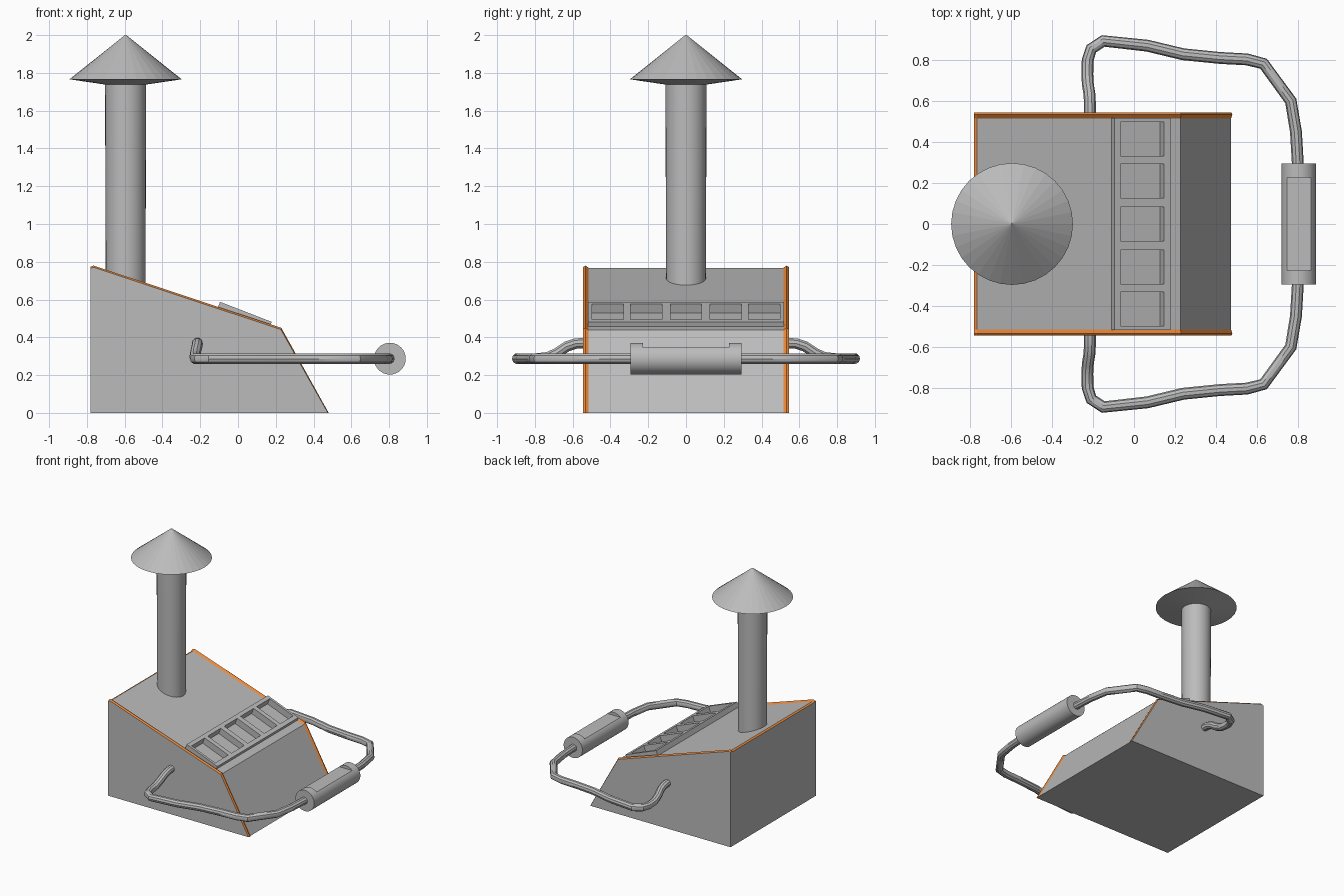
import bpy, bmesh, math
from mathutils import Vector

if "Cube" in bpy.data.objects:
    bpy.data.objects.remove(bpy.data.objects["Cube"])


def material(name, color):
    m = bpy.data.materials.new(name)
    m.diffuse_color = (*color, 1)
    m.use_nodes = True
    m.node_tree.nodes["Principled BSDF"].inputs["Base Color"].default_value = m.diffuse_color
    return m


grey = material("metal grey", (0.5, 0.5, 0.5))
orange = material("trim orange", (0.8, 0.24, 0.04))


def finish(bm, name, mats=(grey,), smooth=False):
    bmesh.ops.recalc_face_normals(bm, faces=bm.faces)
    me = bpy.data.meshes.new(name)
    bm.to_mesh(me)
    bm.free()
    for m in mats:
        me.materials.append(m)
    ob = bpy.data.objects.new(name, me)
    bpy.context.collection.objects.link(ob)
    if smooth:
        smooth_shade(ob)
    return ob


def smooth_shade(ob):
    bpy.ops.object.select_all(action='DESELECT')
    ob.select_set(True)
    bpy.context.view_layer.objects.active = ob
    bpy.ops.object.shade_smooth_by_angle(angle=math.radians(35))


def loft(bm, sections, rule=lambda band, side: 0):
    """Join closed loops of points; rule picks the material per face."""
    rings = [[bm.verts.new(p) for p in s] for s in sections]
    n = len(rings[0])
    for b in range(len(rings) - 1):
        for i in range(n):
            j = (i + 1) % n
            f = bm.faces.new((rings[b][i], rings[b][j], rings[b + 1][j], rings[b + 1][i]))
            f.material_index = rule(b, i)
    bm.faces.new(rings[0])
    bm.faces.new(rings[-1])


def circle_sections(center, profile, sides=32):
    cx, cy = center
    return [[(cx + r * math.cos(2 * math.pi * i / sides),
              cy + r * math.sin(2 * math.pi * i / sides), z) for i in range(sides)]
            for r, z in profile]


def cut(ob, cutter):
    mod = ob.modifiers.new("cut", 'BOOLEAN')
    mod.operation = 'DIFFERENCE'
    mod.solver = 'EXACT'
    mod.object = cutter
    cutter.hide_render = True
    cutter.hide_set(True)


# Sloped body with slim raised orange rims along both sides
def body_section(y, h):
    return [(x, y, z) for x, z in (
        (-0.78, 0), (0.474 + 0.5 * h, 0), (0.226 + 0.3 * h, 0.438 + h),
        (-0.765, 0.768 + h), (-0.78, 0.762 + h))]


bm = bmesh.new()
bands = [(-0.545, 0.003), (-0.533, 0.012), (-0.515, 0), (0.515, 0), (0.533, 0.012), (0.545, 0.003)]
loft(bm, [body_section(y, h) for y, h in bands],
     lambda b, i: 1 if i == 3 or (b != 2 and i in (1, 2)) else 0)
body = finish(bm, "body", (grey, orange))

# Tilted vent panel
bm = bmesh.new()
outline = [(-0.095, 0.588), (0.178, 0.482), (0.165, 0.448), (-0.112, 0.545)]
loft(bm, [[(x, y, z) for x, z in outline] for y in (-0.518, 0.518)])
panel = finish(bm, "vent_panel")

# Five pockets sunk through the panel into the body
along = Vector((0.273, 0, -0.106)).normalized()
up = Vector((-along.z, 0, along.x))
mid = Vector((0.04, 0, 0.5355))
bm = bmesh.new()
for yc in (-0.415, -0.21, 0, 0.21, 0.415):
    corners = [mid + along * a + up * d for a, d in
               ((-0.113, 0.03), (0.113, 0.03), (0.113, -0.05), (-0.113, -0.05))]
    loft(bm, [[p + Vector((0, y, 0)) for p in corners] for y in (yc - 0.083, yc + 0.083)])
pockets = finish(bm, "pocket_cutter")
cut(panel, pockets)
cut(body, pockets)

# Chimney pipe and conical cap
bm = bmesh.new()
loft(bm, circle_sections((-0.595, 0), [(0.105, 0.62), (0.109, 1.76)]))
finish(bm, "chimney_pipe", smooth=True)
bm = bmesh.new()
loft(bm, circle_sections((-0.595, 0), [(0.1, 1.737), (0.297, 1.766), (0.004, 2.0)]))
finish(bm, "chimney_cap")

# Bent tow bar, mirrored across y
half = [(-0.215, 0.52, 0.37), (-0.215, 0.585, 0.367), (-0.217, 0.63, 0.352), (-0.225, 0.68, 0.318),
        (-0.228, 0.73, 0.295), (-0.226, 0.80, 0.287), (-0.208, 0.855, 0.287), (-0.15, 0.893, 0.287),
        (0.065, 0.87, 0.287), (0.24, 0.828, 0.287), (0.42, 0.81, 0.287), (0.55, 0.803, 0.287),
        (0.632, 0.782, 0.287), (0.765, 0.60, 0.287), (0.79, 0.45, 0.287), (0.80, 0.28, 0.287)]
path = half + [(x, -y, z) for x, y, z in reversed(half)]
cu = bpy.data.curves.new("tow_bar", 'CURVE')
cu.dimensions = '3D'
cu.bevel_depth = 0.029
cu.bevel_resolution = 3
cu.use_fill_caps = True
sp = cu.splines.new('POLY')
sp.points.add(len(path) - 1)
for pt, p in zip(sp.points, path):
    pt.co = (*p, 1)
cu.materials.append(grey)
bar = bpy.data.objects.new("tow_bar", cu)
bpy.context.collection.objects.link(bar)
bpy.ops.object.select_all(action='DESELECT')
bar.select_set(True)
bpy.context.view_layer.objects.active = bar
bpy.ops.object.convert(target='MESH')
smooth_shade(bpy.context.view_layer.objects.active)

# Round grip with a flat notch on top
bm = bmesh.new()
loft(bm, [[(0.804 + 0.084 * math.cos(2 * math.pi * i / 32), y,
            0.287 + 0.084 * math.sin(2 * math.pi * i / 32)) for i in range(32)]
          for y in (-0.295, 0.295)])
grip = finish(bm, "grip", smooth=True)
bm = bmesh.new()
loft(bm, [[(x, y, z) for x, z in ((0.7, 0.347), (0.9, 0.347), (0.9, 0.42), (0.7, 0.42))]
          for y in (-0.228, 0.228)])
cut(grip, finish(bm, "notch_cutter"))
